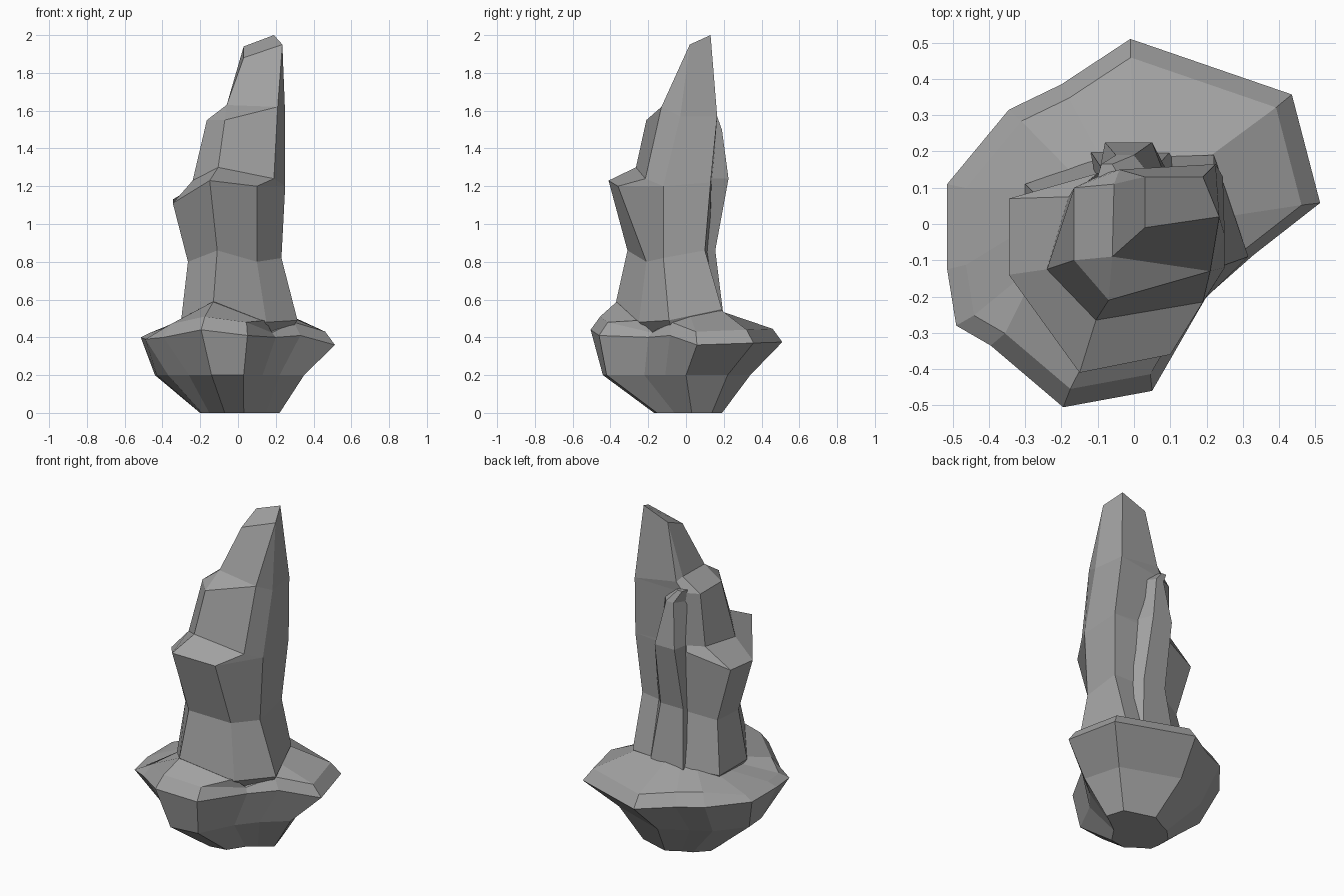
import bpy, bmesh

stone = bpy.data.materials.new("stone")
stone.diffuse_color = (.36, .36, .36, 1)


def loft(name, rings):
    """Bridge equal-length rings into one closed, flat-shaded mesh."""
    bm = bmesh.new()
    loops = [[bm.verts.new(p) for p in ring] for ring in rings]
    n = len(loops[0])
    for lo, hi in zip(loops, loops[1:]):
        for i in range(n):
            j = (i + 1) % n
            bm.faces.new((lo[i], lo[j], hi[j], hi[i]))
    bm.faces.new(loops[0][::-1])
    bm.faces.new(loops[-1])
    bmesh.ops.remove_doubles(bm, verts=bm.verts[:], dist=0.001)
    bmesh.ops.recalc_face_normals(bm, faces=bm.faces[:])
    me = bpy.data.meshes.new(name)
    bm.to_mesh(me)
    bm.free()
    me.materials.append(stone)
    ob = bpy.data.objects.new(name, me)
    bpy.context.collection.objects.link(ob)
    return ob


# Flared base rock: rim, waist below it, shoulder where it meets the spire
rim = [(-.195, -.505, .44), (.05, -.46, .41), (.20, -.20, .40), (.33, -.085, .41),
       (.513, .058, .36), (.435, .357, .37), (-.01, .51, .375), (-.20, .385, .39),
       (-.345, .315, .40), (-.515, .11, .40), (-.515, -.125, .40), (-.49, -.28, .39),
       (-.395, -.335, .40)]
waist = [(-.14, -.44), (.03, -.42), (.13, -.22), (.22, -.11), (.35, 0), (.29, .22),
         (-.05, .34), (-.20, .25), (-.31, .19), (-.44, .03), (-.43, -.10),
         (-.37, -.20), (-.26, -.28)]
shoulder = [(-.13, -.365, .59), (.145, -.245, .49), (.16, -.17, .42), (.28, -.08, .49),
            (.25, .02, .52), (.20, .18, .55), (0, .18, .54), (-.08, .16, .54),
            (-.15, .12, .53), (-.28, .10, .50), (-.28, 0, .49), (-.28, -.12, .48),
            (-.28, -.15, .51)]
foot_print = [(x * .41 + .01, y * .355 + .01, 0) for x, y, z in rim]
# Chamfer above the rim: shallow on the left side and front-right notch
chamfer = [(x * .9, y * .9, z + (.025 if x < -.42 or i == 2 else .07))
           for i, (x, y, z) in enumerate(rim)]
loft("base_rock", [foot_print, [(x, y, .2) for x, y in waist], rim, chamfer, shoulder])

# Stepped spire, top down: front-left, front-right, right, back-right, back, left-back, left-front
spire = [
    [(.03, -.01, 1.88), (.235, .02, 1.95), (.235, .02, 1.95), (.19, .13, 2.0),
     (.03, .13, 1.94), (.03, .13, 1.94), (.03, -.01, 1.88)],
    [(-.06, -.09, 1.63), (.21, -.13, 1.62), (.25, -.03, 1.57), (.225, .165, 1.57),
     (-.04, .15, 1.61), (-.055, .11, 1.63), (-.06, -.09, 1.63)],
    [(-.07, -.21, 1.55), (.21, -.13, 1.62), (.25, -.03, 1.57), (.225, .165, 1.57),
     (-.08, .14, 1.55), (-.165, .10, 1.55), (-.165, -.10, 1.55)],
    [(-.105, -.265, 1.30), (.19, -.215, 1.24), (.25, -.12, 1.20), (.245, .13, 1.22),
     (-.10, .14, 1.24), (-.18, .075, 1.23), (-.24, -.125, 1.23)],
]
foot = [
    [(-.15, -.41, 1.23), (.10, -.36, 1.20), (.25, -.12, 1.20), (.245, .13, 1.22),
     (-.10, .14, 1.20), (-.345, .07, 1.13), (-.345, -.14, 1.11)],
    [(-.11, -.31, .86), (.10, -.21, .80), (.23, -.12, .82), (.22, .10, .86),
     (-.08, .13, .84), (-.25, .06, .80), (-.265, -.12, .80)],
    [(-.13, -.37, .59), (.15, -.25, .48), (.315, -.09, .49), (.22, .19, .55),
     (-.10, .18, .52), (-.30, .11, .50), (-.30, -.15, .50)],
]
buried = [(x * .85, y * .75, .42) for x, y, z in foot[-1]]
loft("spire", spire + foot + [buried])

# Thin pointed slab leaning on the back of the spire
slab = [
    (.50, [(-.10, .10), (.18, .10), (.10, .20), (-.12, .20)]),
    (.86, [(-.10, .09), (.12, .09), (.06, .155), (-.09, .155)]),
    (1.24, [(-.10, .12), (.09, .12), (.05, .225), (-.08, .225)]),
    (1.50, [(-.10, .12), (.04, .14), (0, .19), (-.05, .19)]),
    (1.57, [(-.10, .13), (-.04, .13), (-.06, .165), (-.09, .165)]),
]
loft("back_slab", [[(x, y, z) for x, y in ring] for z, ring in slab])
